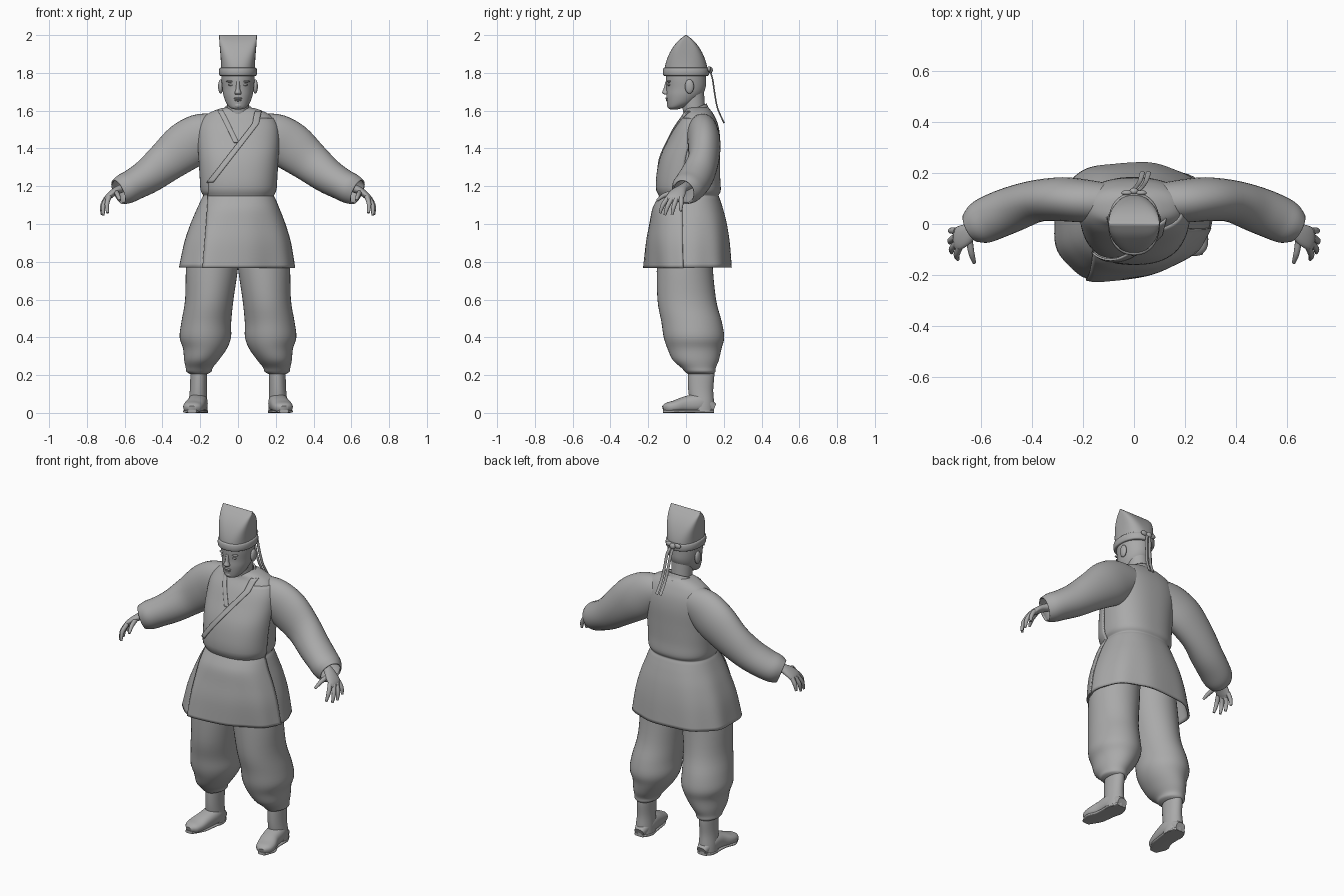
import bpy, bmesh, math
from mathutils import Vector

if "Cube" in bpy.data.objects:
    bpy.data.objects.remove(bpy.data.objects["Cube"])

grey = bpy.data.materials.new("clay grey")
grey.use_nodes = True
COLOUR = (0.4, 0.4, 0.4, 1)
grey.diffuse_color = COLOUR
grey.node_tree.nodes["Principled BSDF"].inputs["Base Color"].default_value = COLOUR
UP = Vector((0, 0, 1))


def finish(name, bm, thick=0):
    bmesh.ops.recalc_face_normals(bm, faces=bm.faces)
    me = bpy.data.meshes.new(name)
    bm.to_mesh(me)
    bm.free()
    me.materials.append(grey)
    ob = bpy.data.objects.new(name, me)
    bpy.context.collection.objects.link(ob)
    if thick:
        mod = ob.modifiers.new("thickness", "SOLIDIFY")
        mod.thickness, mod.offset = thick, 0
    bpy.ops.object.select_all(action="DESELECT")
    ob.select_set(True)
    bpy.context.view_layer.objects.active = ob
    bpy.ops.object.shade_smooth_by_angle(angle=math.radians(45))
    return ob


def spline(rows, steps):
    """Catmull-Rom through rows of equal length."""
    out = []
    for i in range(len(rows) - 1):
        a, b, c, d = (rows[max(0, min(len(rows) - 1, i + k))] for k in (-1, 0, 1, 2))
        for s in range(steps):
            t = s / steps
            out.append([q + 0.5 * t * (r - p + t * (2*p - 5*q + 4*r - e + t * (3*(q - r) + e - p)))
                        for p, q, r, e in zip(a, b, c, d)])
    return out + [list(rows[-1])]


def power(v, n):
    return math.copysign(abs(v) ** (2 / n), v)


def grid(name, rings, closed=True, caps=True, thick=0):
    bm = bmesh.new()
    vs = [[bm.verts.new(p) for p in ring] for ring in rings]
    n = len(vs[0])
    for a, b in zip(vs, vs[1:]):
        for i in range(n if closed else n - 1):
            j = (i + 1) % n
            bm.faces.new((a[i], a[j], b[j], b[i]))
    if caps and closed:
        bm.faces.new(vs[0])
        bm.faces.new(vs[-1])
    return finish(name, bm, thick)


def loft(name, rows, side=(1, 0, 0), axis=None, mirror=1, seg=32, steps=4, caps=True, thick=0):
    """Rows are x, y, z, radius along side, other radius, squareness."""
    rows = spline([tuple(r) + (2.0,) * (6 - len(r)) for r in rows], steps)
    pts = [Vector(r[:3]) for r in rows]
    rings = []
    for k, r in enumerate(rows):
        t = Vector(axis) if axis else pts[min(k + 1, len(pts) - 1)] - pts[max(k - 1, 0)]
        t.normalize()
        b = Vector(side)
        b = (b - t * b.dot(t)).normalized()
        n = t.cross(b)
        ring = []
        for i in range(seg):
            a = math.tau * i / seg
            p = pts[k] + b * r[3] * power(math.cos(a), r[5]) + n * r[4] * power(math.sin(a), r[5])
            ring.append((p.x * mirror, p.y, max(p.z, 0)))
        rings.append(ring)
    return grid(name, rings, caps=caps, thick=thick)


def ball(name, loc, size):
    bm = bmesh.new()
    bmesh.ops.create_uvsphere(bm, u_segments=20, v_segments=12, radius=1)
    bmesh.ops.scale(bm, vec=size, verts=bm.verts)
    bmesh.ops.translate(bm, vec=loc, verts=bm.verts)
    return finish(name, bm)


# Jacket outline: height, half width, front, back
JACKET = spline([(.77, .30, -.20, .235), (.9, .275, -.195, .225), (1.0, .243, -.18, .21),
                 (1.08, .21, -.165, .19), (1.13, .188, -.14, .174), (1.152, .178, -.13, .167),
                 (1.18, .192, -.145, .178), (1.25, .197, -.145, .175), (1.35, .203, -.125, .175),
                 (1.45, .208, -.08, .175), (1.52, .2, -.045, .165), (1.57, .168, -.012, .145),
                 (1.6, .11, .0, .125), (1.612, .06, .02, .11)], 5)
SQUARE = 2.4


def jacket_row(z):
    for a, b in zip(JACKET, JACKET[1:]):
        if z <= b[0]:
            t = max(0, (z - a[0]) / (b[0] - a[0]))
            return [p + (q - p) * t for p, q in zip(a, b)]
    return JACKET[-1]


def skirt(z):
    return max(0, min(1, (1.13 - z) / .36))


def jacket_point(a, z, off=0):
    _, rx, front, back = jacket_row(z)
    w = skirt(z)
    fold = 1 + .014 * w * math.cos(9 * a)
    x = (rx + off) * fold * power(math.cos(a), SQUARE) - .01 * w
    y = (front + back) / 2 + ((back - front) / 2 + off) * fold * power(math.sin(a), SQUARE)
    if math.sin(a) < 0:
        y -= .2 * w * x * math.sin(a)
    return (x, y, z)


def front_angle(x, z):
    c = max(-1, min(1, (x + .01 * skirt(z)) / jacket_row(z)[1]))
    return -math.acos(math.copysign(abs(c) ** (SQUARE / 2), c))


def on_line(table, z):
    for (z0, x0), (z1, x1) in zip(table, table[1:]):
        if z <= z1:
            return x0 + (x1 - x0) * (z - z0) / (z1 - z0)
    return table[-1][1]


def front_strip(name, z0, z1, left, right, off, rows=50, cols=24):
    rings = []
    for k in range(rows + 1):
        z = z0 + (z1 - z0) * k / rows
        a, b = left(z), right(z)
        rings.append([jacket_point(a + (b - a) * i / cols, z, off) for i in range(cols + 1)])
    grid(name, rings, closed=False, thick=.008)


# Jacket body, overlapping front panel and collar bands
grid("jacket_body", [[jacket_point(math.tau * i / 80, r[0]) for i in range(80)] for r in JACKET],
     caps=False, thick=.012)
SEAM = [(.77, -.18), (1.15, -.15), (1.22, -.15), (1.53, .075), (1.6, .085)]
LAPEL = [(1.44, .0), (1.6, -.075)]
front_strip("overlap_panel", .768, 1.56, lambda z: front_angle(on_line(SEAM, z), z), lambda z: -.12, .009)
front_strip("left_collar_band", 1.22, 1.595, lambda z: front_angle(on_line(SEAM, z) - .004, z),
            lambda z: front_angle(on_line(SEAM, z) + .028, z), .014, 30, 4)
front_strip("right_collar_band", 1.43, 1.6, lambda z: front_angle(on_line(LAPEL, z) - .026, z),
            lambda z: front_angle(on_line(LAPEL, z), z), .007, 20, 4)
loft("neck_collar", [(0, .058, 1.57, .092, .075), (0, .055, 1.59, .076, .064), (0, .052, 1.612, .066, .058)],
     axis=(0, -.45, 1), caps=False, thick=.01)

# Head and neck
loft("neck", [(0, .05, 1.48, .058, .058), (0, .045, 1.58, .058, .058), (0, .03, 1.7, .06, .065)], axis=UP)
loft("head", [(0, -.065, 1.607, .018, .02), (0, -.055, 1.616, .042, .04), (0, -.03, 1.64, .062, .07),
              (0, -.01, 1.68, .077, .094), (0, 0, 1.72, .083, .103), (0, 0, 1.77, .088, .106),
              (0, 0, 1.83, .088, .105)], axis=UP, seg=40)
loft("nose", [(0, -.1, 1.685, .014, .012), (0, -.108, 1.694, .018, .019), (0, -.104, 1.715, .011, .015),
              (0, -.098, 1.755, .009, .01)], axis=UP, seg=16)
ball("upper_lip", (0, -.1, 1.665), (.022, .01, .006))
ball("lower_lip", (0, -.097, 1.655), (.018, .01, .006))
ball("chin", (0, -.08, 1.628), (.026, .021, .018))

# Tall ridged hat with band, knot and ribbons
loft("hat", [(0, 0, 1.79, .092, .112, 2.2), (0, 0, 1.83, .09, .112, 2.4), (0, 0, 1.88, .092, .098, 3),
             (0, 0, 1.93, .096, .073, 4), (0, 0, 1.97, .099, .041, 5), (0, 0, 2, .1, .003, 6)],
     axis=UP, seg=64)
loft("hat_band", [(0, 0, 1.784, .091, .112, 2.2), (0, 0, 1.788, .098, .12, 2.2), (0, 0, 1.806, .101, .123, 2.2),
                  (0, 0, 1.824, .098, .12, 2.2), (0, 0, 1.828, .09, .112, 2.2)], axis=UP, seg=48)
ball("hat_knot", (.0, .128, 1.815), (.018, .014, .018))
for s, word in ((1, "left"), (-1, "right")):
    ball(word + "_knot_loop", (s * .028, .122, 1.82), (.022, .01, .014))
    sway = .012 * s
    loft(word + "_ribbon", [(sway / 2, .125, 1.815, .007, .004), (.015 + sway, .14, 1.77, .009, .004),
                            (.025 + sway, .152, 1.69, .009, .004), (.035 + sway, .168, 1.61, .009, .004),
                            (.045 + sway, .202, 1.535, .01, .004)], seg=12)

# Paired parts
for s, word in ((1, "left"), (-1, "right")):
    ball(word + "_ear", (s * .092, .018, 1.728), (.013, .024, .038))
    ball(word + "_eye", (s * .036, -.09, 1.737), (.017, .008, .006))
    ball(word + "_brow", (s * .038, -.089, 1.755), (.025, .011, .006))

    loft(word + "_sleeve", [(.10, .085, 1.5, .07, .085), (.19, .09, 1.465, .08, .118), (.28, .097, 1.41, .082, .124),
                            (.38, .09, 1.33, .078, .105), (.47, .06, 1.258, .085, .09),
                            (.55, .028, 1.21, .086, .08), (.6, .004, 1.185, .08, .077),
                            (.632, -.012, 1.17, .06, .066)],
         side=(0, 1, 0), mirror=s, caps=False, thick=.008)

    loft(word + "_palm", [(.55, .01, 1.205, .03, .024), (.62, -.02, 1.187, .028, .022), (.66, -.042, 1.166, .042, .019),
                          (.69, -.058, 1.14, .045, .016), (.702, -.062, 1.122, .034, .009)],
         side=(0, 1, 0), mirror=s, seg=20)
    fingers = {"thumb": ((.645, -.06, 1.17), (.636, -.115, 1.152), (.625, -.152, 1.125)),
               "index_finger": ((.682, -.09, 1.145), (.694, -.12, 1.105), (.69, -.138, 1.058)),
               "middle_finger": ((.694, -.073, 1.138), (.713, -.097, 1.095), (.713, -.112, 1.047)),
               "ring_finger": ((.698, -.05, 1.136), (.718, -.064, 1.095), (.72, -.074, 1.05)),
               "little_finger": ((.695, -.026, 1.14), (.715, -.026, 1.105), (.721, -.028, 1.068))}
    for finger, path in fingers.items():
        loft(word + "_" + finger, [p + (r, r) for p, r in zip(path, (.013, .012, .007))],
             side=(0, 1, .2), mirror=s, seg=12)

    loft(word + "_trouser_leg", [(.12, .0, .98, .12, .14), (.135, -.007, .8, .138, .147), (.152, .004, .6, .128, .155),
                                 (.168, .03, .48, .132, .16), (.173, .042, .4, .136, .16),
                                 (.175, .045, .34, .116, .143), (.193, .052, .28, .092, .122),
                                 (.205, .066, .24, .072, .092), (.207, .075, .218, .066, .08),
                                 (.207, .077, .206, .046, .068)], axis=UP, mirror=s, seg=40)

    loft(word + "_boot_shaft", [(.207, .08, .25, .042, .066), (.208, .08, .2, .044, .07), (.21, .078, .12, .045, .066),
                                (.212, .085, .05, .05, .064), (.212, .085, 0, .052, .064)], axis=UP, mirror=s)
    loft(word + "_boot_foot", [(.21, .15, .025, .03, .024, 2.4), (.212, .08, .05, .052, .05, 2.4),
                               (.22, .0, .044, .052, .044, 2.4), (.235, -.06, .033, .055, .033, 2.4),
                               (.241, -.1, .027, .045, .027, 2.4), (.244, -.121, .022, .02, .016, 2.4)], mirror=s)
    loft(word + "_boot_sole", [(.212, .148, .008, .03, .008, 4), (.212, .1, .008, .053, .008, 4),
                               (.22, .0, .008, .05, .008, 4), (.236, -.06, .008, .055, .008, 4),
                               (.243, -.122, .008, .024, .008, 4)], axis=(0, -1, 0), mirror=s)
